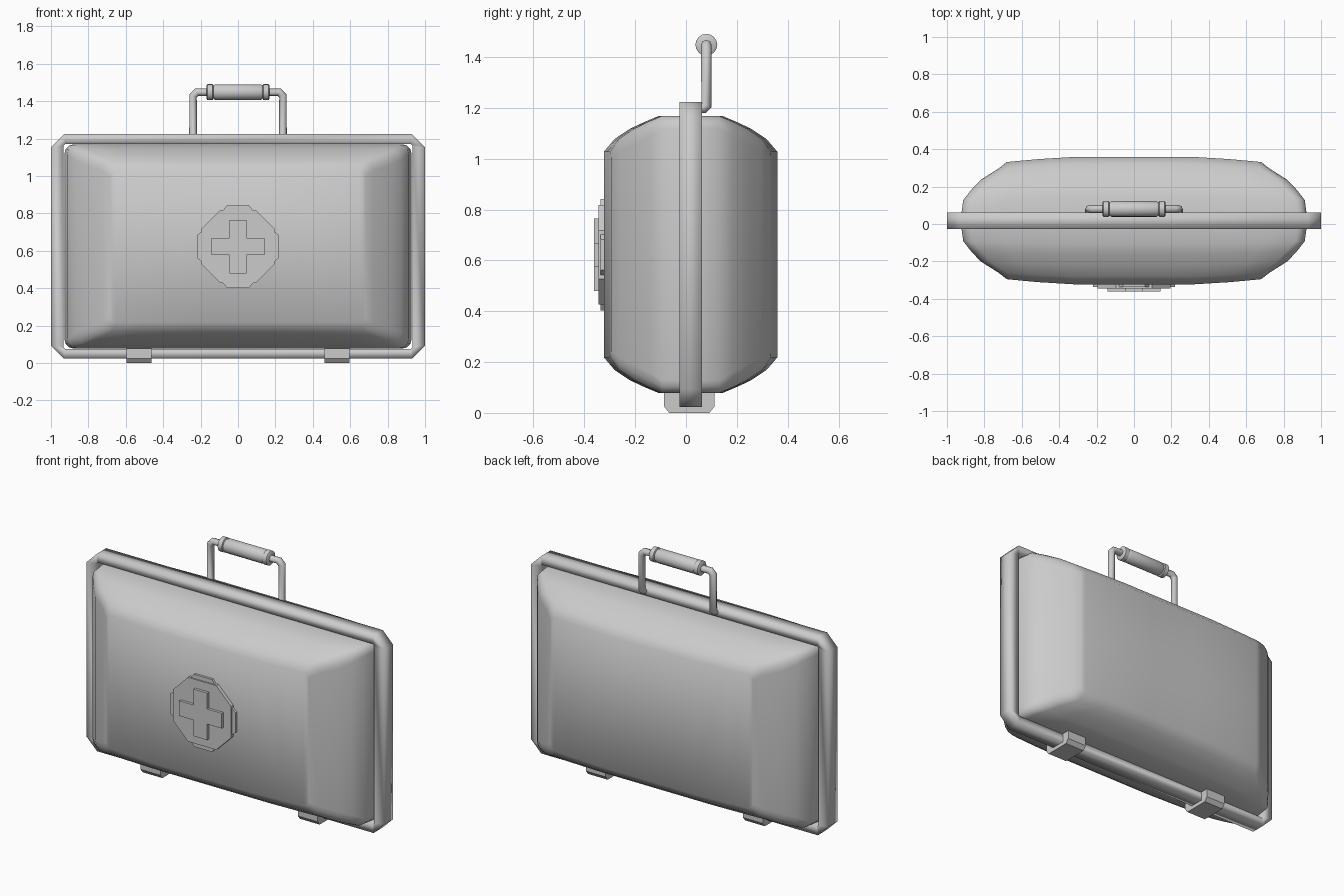
import bpy, bmesh, math
from mathutils import Vector

if "Cube" in bpy.data.objects:
    bpy.data.objects.remove(bpy.data.objects["Cube"])

# One plain grey for the whole case
grey = bpy.data.materials.new("light_grey")
grey.use_nodes = True
colour = (0.6, 0.6, 0.6, 1)
grey.diffuse_color = colour
grey.node_tree.nodes["Principled BSDF"].inputs["Base Color"].default_value = colour

MID_Y, MID_Z = 0.018, 0.623


def finish(name, bm, smooth=math.pi):
    bmesh.ops.recalc_face_normals(bm, faces=bm.faces)
    mesh = bpy.data.meshes.new(name)
    bm.to_mesh(mesh)
    bm.free()
    mesh.materials.append(grey)
    obj = bpy.data.objects.new(name, mesh)
    bpy.context.collection.objects.link(obj)
    bpy.ops.object.select_all(action="DESELECT")
    obj.select_set(True)
    bpy.context.view_layer.objects.active = obj
    bpy.ops.object.shade_smooth_by_angle(angle=smooth)
    return obj


def skin(bm, loops, closed=False):
    """Join successive closed loops of vertices with quads."""
    pairs = list(zip(loops, loops[1:]))
    if closed:
        pairs.append((loops[-1], loops[0]))
    for a, b in pairs:
        n = len(a)
        for i in range(n):
            j = (i + 1) % n
            bm.faces.new((a[i], a[j], b[j], b[i]))


def prism(name, outline, place, near, far):
    """Extrude a flat outline between two depths."""
    bm = bmesh.new()
    loops = [[bm.verts.new(place(u, v, d)) for u, v in outline] for d in (near, far)]
    skin(bm, loops)
    for loop in loops:
        bm.faces.new(loop)
    return finish(name, bm, math.radians(30))


def lathe_x(name, profile, y, z, sides=16):
    """Turn a profile of (x, radius) about an axis along x."""
    bm = bmesh.new()
    loops = []
    for x, r in profile:
        angles = [2 * math.pi * i / sides for i in range(sides)]
        loops.append([bm.verts.new((x, y + r * math.cos(a), z + r * math.sin(a))) for a in angles])
    skin(bm, loops)
    bm.faces.new(loops[0])
    bm.faces.new(loops[-1])
    return finish(name, bm, math.radians(40))


# Padded case body: rounded rectangles stacked through the depth
def body_half(hx, hz, r):
    """Upper half of a rounded rectangle, left to right."""
    right = [(hx * f, hz) for f in (0, 0.23, 0.46, 0.75)]
    for k in range(4):
        a = math.pi / 2 * (1 - k / 3)
        right.append((hx - r + r * math.cos(a), hz - r + r * math.sin(a)))
    return [(-x, z) for x, z in reversed(right[1:])] + right


# depth, half width, half height, corner radius, bulge at the middle
layers = [
    (0.0, 0.928, 0.546, 0.05, 0.0),
    (0.11, 0.913, 0.545, 0.05, 0.015),
    (0.165, 0.87, 0.522, 0.06, 0.015),
    (0.218, 0.82, 0.495, 0.06, 0.02),
    (0.278, 0.725, 0.455, 0.05, 0.02),
    (0.313, 0.68, 0.405, 0.03, 0.028),
]
bm = bmesh.new()
loops = []
stack = [(-1, l) for l in reversed(layers)] + [(1, l) for l in layers[1:]]
for side, (depth, hx, hz, r, bulge) in stack:
    top = body_half(hx, hz, r)
    outline = top + [(x, -z) for x, z in reversed(top)]
    loop = []
    for x, z in outline:
        dome = bulge * min(1, 1.3 * (1 - (x / hx) ** 2))
        loop.append(bm.verts.new((x, MID_Y + side * (depth + dome), MID_Z + z)))
    loops.append(loop)
skin(bm, loops)
for loop in (loops[0], loops[-1]):
    n = len(loop)
    for i in range(n // 2 - 1):
        bm.faces.new((loop[i], loop[i + 1], loop[n - 2 - i], loop[n - 1 - i]))
finish("case_body", bm)

# Rim: square inside, cut corners outside
bm = bmesh.new()
loops = []
for sx, sz, flip in ((1, 1, 0), (1, -1, 1), (-1, -1, 0), (-1, 1, 1)):
    pair = [(0.93, 0.6), (1.0, 0.53)]
    for ox, oz in (reversed(pair) if flip else pair):
        ix, iz = (0.934, 0.538) if ox == 1.0 else (0.924, 0.548)
        loops.append([bm.verts.new((sx * x, y, MID_Z + sz * z)) for x, z, y in (
            (ox, oz, -0.026), (ox, oz, 0.062), (ix, iz, 0.062), (ix, iz, -0.026))])
skin(bm, loops, closed=True)
finish("rim", bm)

# Handle frame: a bent tube rooted in the rim
HY, HZ = 0.08, 1.448
half = [(0.24, 0.045, 1.2), (0.24, 0.07, 1.2), (0.24, HY, 1.21),
        (0.24, HY, HZ - 0.02), (0.22, HY, HZ)]
path = [Vector(p) for p in half]
path += [Vector((-p.x, p.y, p.z)) for p in reversed(path)]
curve = bpy.data.curves.new("handle_path", "CURVE")
curve.dimensions = "3D"
curve.bevel_depth = 0.021
curve.bevel_resolution = 2
curve.use_fill_caps = True
spline = curve.splines.new("POLY")
spline.points.add(len(path) - 1)
for point, co in zip(spline.points, path):
    point.co = (*co, 1)
source = bpy.data.objects.new("handle_path", curve)
bpy.context.collection.objects.link(source)
bpy.context.view_layer.update()
tube = bpy.data.meshes.new_from_object(source.evaluated_get(bpy.context.evaluated_depsgraph_get()))
bpy.data.objects.remove(source)
bm = bmesh.new()
bm.from_mesh(tube)
bpy.data.meshes.remove(tube)
finish("handle_frame", bm, math.radians(50))

# Grip and its two collars
grip = [(0.132, 0.036), (0.12, 0.042)]
lathe_x("handle_grip", [(-x, r) for x, r in grip] + grip[::-1], HY, HZ)
for side, label in ((1, "left"), (-1, "right")):
    ring = [(0.13, 0.03), (0.136, 0.043), (0.163, 0.043), (0.168, 0.036)]
    lathe_x("grip_collar_" + label, [(side * x, r) for x, r in ring], HY, HZ)

# Feet wrapped under the rim
foot = [(-0.086, 0.078), (-0.086, 0.025), (-0.066, 0.0),
        (0.092, 0.0), (0.112, 0.025), (0.112, 0.078)]
for side, label in ((1, "left"), (-1, "right")):
    prism("foot_" + label, foot, lambda u, v, d: (d, u, v),
          side * 0.462, side * 0.595)


# Badge: eight-sided plate, four tabs and a raised cross
def on_front(u, v, d):
    return (u, d, 0.622 + v)


def quarter_turns(points):
    out = []
    for k in range(4):
        for u, v in points:
            for _ in range(k):
                u, v = -v, u
            out.append((u, v))
    return out


prism("badge_plate", quarter_turns([(0.195, -0.095), (0.195, 0.095)]), on_front, -0.3, -0.345)
tab = [(-0.08, 0.15), (-0.08, 0.195), (-0.06, 0.22), (0.06, 0.22), (0.08, 0.195), (0.08, 0.15)]
for k in range(4):
    turned = quarter_turns(tab)[k * len(tab):(k + 1) * len(tab)]
    prism("badge_tab_%d" % (k + 1), turned, on_front, -0.3, -0.337)
prism("badge_cross", quarter_turns([(0.143, -0.046), (0.143, 0.046), (0.046, 0.046)]),
      on_front, -0.34, -0.361)
